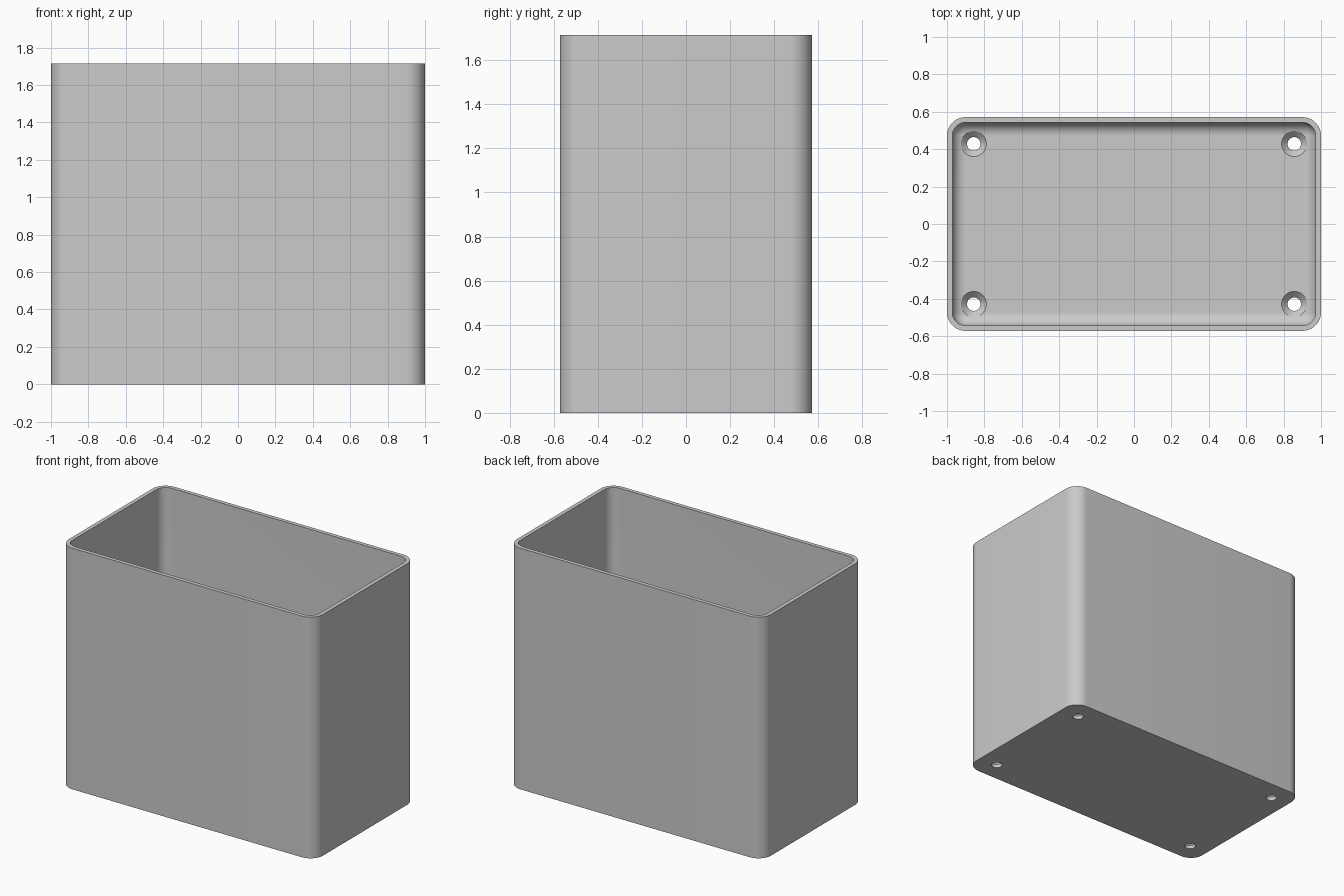
import bpy
import bmesh
import math

cube = bpy.data.objects.get("Cube")
if cube:
    bpy.data.objects.remove(cube, do_unlink=True)

WIDTH, DEPTH, HEIGHT = 2.0, 1.143, 1.714
WALL, FLOOR, CORNER = 0.0286, 0.057, 0.1
FILLET = 0.07
STEPS = 12

grey = bpy.data.materials.new("plain grey")
grey.use_nodes = True
colour = (0.6, 0.6, 0.6, 1)
grey.diffuse_color = colour
grey.node_tree.nodes["Principled BSDF"].inputs["Base Color"].default_value = colour


def ring(bm, inset, z):
    """Rounded rectangle of vertices, inset from the outer wall."""
    r = CORNER - inset
    cx, cy = WIDTH / 2 - CORNER, DEPTH / 2 - CORNER
    verts = []
    for q, (sx, sy) in enumerate([(1, 1), (-1, 1), (-1, -1), (1, -1)]):
        for i in range(STEPS + 1):
            a = math.pi / 2 * (q + i / STEPS)
            verts.append(bm.verts.new((sx * cx + r * math.cos(a), sy * cy + r * math.sin(a), z)))
    return verts


def new_object(name, bm):
    bmesh.ops.recalc_face_normals(bm, faces=bm.faces)
    mesh = bpy.data.meshes.new(name)
    bm.to_mesh(mesh)
    bm.free()
    mesh.materials.append(grey)
    obj = bpy.data.objects.new(name, mesh)
    bpy.context.collection.objects.link(obj)
    return obj


def lathe(bm, x, y, profile, sides=48):
    """Closed solid of revolution from (radius, z) pairs."""
    rings = [[bm.verts.new((x + r * math.cos(math.tau * i / sides),
                            y + r * math.sin(math.tau * i / sides), z))
              for i in range(sides)] for r, z in profile]
    bridge(bm, rings)


def bridge(bm, rings):
    """Skin consecutive rings and cap both ends."""
    for a, b in zip(rings, rings[1:]):
        n = len(a)
        for i in range(n):
            j = (i + 1) % n
            bm.faces.new((a[i], a[j], b[j], b[i]))
    bm.faces.new(rings[0])
    bm.faces.new(rings[-1])


# Open box: outer wall, rim, inner wall, rounded inner floor edge
bm = bmesh.new()
levels = [(0, 0), (0, HEIGHT), (WALL, HEIGHT)]
for i in range(STEPS + 1):
    a = math.pi / 2 * i / STEPS
    levels.append((WALL + FILLET * (1 - math.cos(a)), FLOOR + FILLET * (1 - math.sin(a))))
bridge(bm, [ring(bm, inset, z) for inset, z in levels])
box = new_object("open_box", bm)

# Countersunk screw holes in the floor corners
bm = bmesh.new()
screw_hole = [(0.036, -0.1), (0.036, FLOOR - 0.032), (0.068, FLOOR), (0.068, FLOOR + 0.15)]
for sx in (-1, 1):
    for sy in (-1, 1):
        lathe(bm, sx * 0.857, sy * 0.4286, screw_hole)
cutter = new_object("screw_hole_cutter", bm)

bpy.ops.object.select_all(action='DESELECT')
box.select_set(True)
bpy.context.view_layer.objects.active = box
cut = box.modifiers.new("screw_holes", 'BOOLEAN')
cut.operation = 'DIFFERENCE'
cut.solver = 'EXACT'
cut.object = cutter
bpy.ops.object.modifier_apply(modifier=cut.name)
bpy.data.objects.remove(cutter, do_unlink=True)
bpy.ops.object.shade_smooth_by_angle(angle=math.radians(30))
